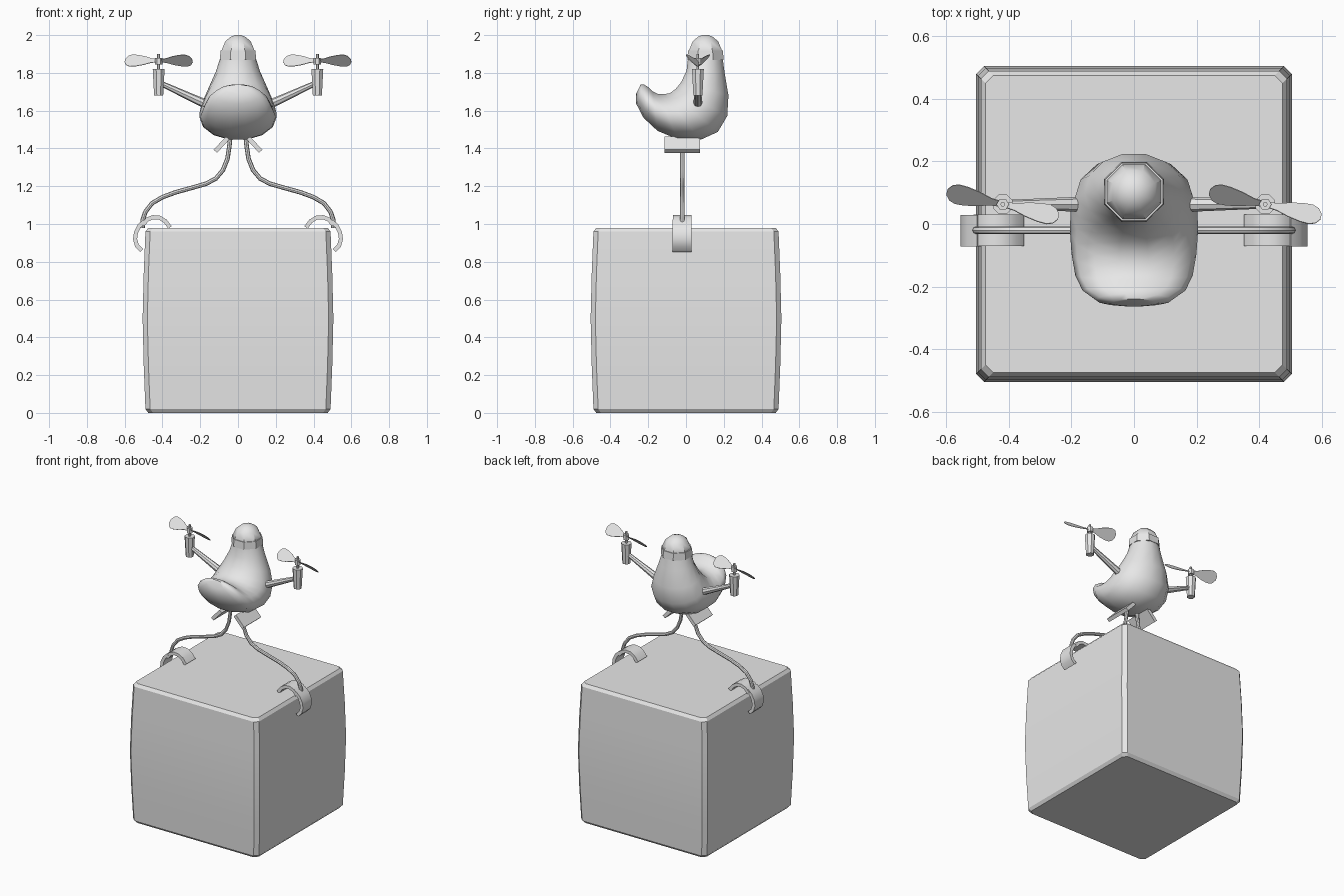
import bpy, bmesh, math
from mathutils import Vector

if "Cube" in bpy.data.objects:
    bpy.data.objects.remove(bpy.data.objects["Cube"])

grey = bpy.data.materials.new("plain grey")
grey.diffuse_color = (0.8, 0.8, 0.8, 1)
grey.use_nodes = True
grey.node_tree.nodes["Principled BSDF"].inputs["Base Color"].default_value = grey.diffuse_color


def loft(name, rings, angle=40):
    """Skin closed rings of points, cap both ends, smooth by angle."""
    bm = bmesh.new()
    rows = [[bm.verts.new(p) for p in ring] for ring in rings]
    n = len(rows[0])
    for a, b in zip(rows, rows[1:]):
        for i in range(n):
            j = (i + 1) % n
            bm.faces.new((a[i], a[j], b[j], b[i]))
    bm.faces.new(rows[0])
    bm.faces.new(rows[-1])
    bmesh.ops.recalc_face_normals(bm, faces=bm.faces)
    mesh = bpy.data.meshes.new(name)
    bm.to_mesh(mesh)
    bm.free()
    mesh.materials.append(grey)
    ob = bpy.data.objects.new(name, mesh)
    bpy.context.collection.objects.link(ob)
    bpy.ops.object.select_all(action='DESELECT')
    ob.select_set(True)
    bpy.context.view_layer.objects.active = ob
    bpy.ops.object.shade_smooth_by_angle(angle=math.radians(angle))
    return ob


def circle(n, turn=0.0):
    return [(math.cos(2 * math.pi * (i + turn) / n),
             math.sin(2 * math.pi * (i + turn) / n)) for i in range(n)]


def sweep(name, path, radii, profile, y, angle=40):
    """Sweep a profile along an (x, z) path lying in the plane at depth y."""
    rings = []
    for i, (x, z) in enumerate(path):
        a, b = path[max(i - 1, 0)], path[min(i + 1, len(path) - 1)]
        t = Vector((b[0] - a[0], b[1] - a[1])).normalized()
        r = radii[i] if isinstance(radii, list) else radii
        rings.append([(x - t.y * u * r, y + v * r, z + t.x * u * r)
                      for u, v in profile])
    return loft(name, rings, angle)


def band(thick, wide):
    return [(-thick, -wide), (thick, -wide), (thick, wide), (-thick, wide)]


# Crate: chamfered square rings with bulging sides
crate = []
for z, h in [(0, .475), (.02, .49), (.25, .499), (.5, .505), (.74, .499),
             (.96, .49), (.98, .475)]:
    c = h - .025
    crate.append([(h, -c, z), (h, c, z), (c, h, z), (-c, h, z),
                  (-h, c, z), (-h, -c, z), (-c, -h, z), (c, -h, z)])
loft("crate", crate, 20)

# Body: rings between the back/belly line and the chest line (y, z), half width
sections = [
    ((.197, 1.875), (.008, 1.875), .095), ((.207, 1.80), (.0, 1.81), .118),
    ((.228, 1.68), (-.03, 1.75), .158), ((.222, 1.57), (-.06, 1.715), .19),
    ((.172, 1.485), (-.09, 1.695), .203), ((.08, 1.443), (-.12, 1.69), .205),
    ((-.04, 1.445), (-.15, 1.692), .2), ((-.15, 1.49), (-.178, 1.705), .188),
    ((-.225, 1.56), (-.2, 1.727), .165), ((-.264, 1.635), (-.222, 1.74), .122),
    ((-.264, 1.69), (-.24, 1.738), .07)]
body = []
for o, i, w in sections:
    o, i = Vector((0, *o)), Vector((0, *i))
    mid, half = (o + i) / 2, (i - o) / 2
    body.append([mid + half * s + Vector((w * c, 0, 0))
                 for c, s in circle(14)])
loft("body", body, 50)

# Collar and domed head
oct_profile = circle(8, .5)
sweep("collar", [(0, 1.868), (0, 1.918)], [.104, .1], oct_profile, .103)
sweep("head", [(0, 1.90), (0, 1.92), (0, 1.965), (0, 1.99), (0, 2.0)],
      [.094, .094, .074, .045, .018], oct_profile, .103)

leg_path = [(.04, 1.47), (.046, 1.41), (.056, 1.345), (.08, 1.285),
            (.118, 1.24), (.17, 1.213), (.25, 1.19), (.33, 1.168),
            (.40, 1.142), (.455, 1.11), (.49, 1.065), (.505, 1.02), (.505, .98)]
inner_toe = [(.36, .982), (.385, 1.015), (.415, 1.033), (.45, 1.036),
             (.48, 1.024), (.505, .995)]
outer_toe = [(.495, 1.015), (.523, .99), (.54, .955), (.545, .92),
             (.535, .885), (.51, .86)]

for s, side in ((-1, "left"), (1, "right")):
    def flip(path):
        return [(s * x, z) for x, z in path]

    # Leg, gripping toes and the tilted flap under the body
    sweep(side + "_leg", flip(leg_path), .012, circle(8), -.02)
    sweep(side + "_inner_toe", flip(inner_toe), 1, band(.011, .05), -.02)
    sweep(side + "_outer_toe", flip(outer_toe), 1, band(.011, .05), -.022)
    sweep(side + "_flap", flip([(.055, 1.455), (.12, 1.385)]), 1,
          band(.012, .095), -.02)

    # Arm, motor, shaft and hub
    sweep(side + "_arm", flip([(.15, 1.627), (.20, 1.648), (.41, 1.745)]),
          [.024, .023, .014], circle(8), .063)
    x = s * .42
    sweep(side + "_motor", [(x, 1.68), (x, 1.82)], [.026, .034],
          circle(8, .5), .063)
    sweep(side + "_shaft", [(x, 1.81), (x, 1.9)], .008, circle(6), .063)
    sweep(side + "_hub", [(x, 1.845), (x, 1.88)], .02, circle(6), .063)

    # Two pitched propeller blades
    turn = math.radians(-12.5)
    for k in (-1, 1):
        along = Vector((math.cos(turn), math.sin(turn), 0)) * k
        across = Vector((-math.sin(turn), math.cos(turn), -k)).normalized()
        normal = along.cross(across).normalized()
        hub = Vector((x, .063, 1.865))
        blade = []
        for r, w in [(.01, .012), (.04, .016), (.08, .032), (.12, .042),
                     (.15, .044), (.17, .034), (.183, .012)]:
            p = hub + along * r
            blade.append([p + across * w * u + normal * .0015 * v
                          for u, v in ((-1, -1), (1, -1), (1, 1), (-1, 1))])
        loft(f"{side}_blade_{'a' if k < 0 else 'b'}", blade)
